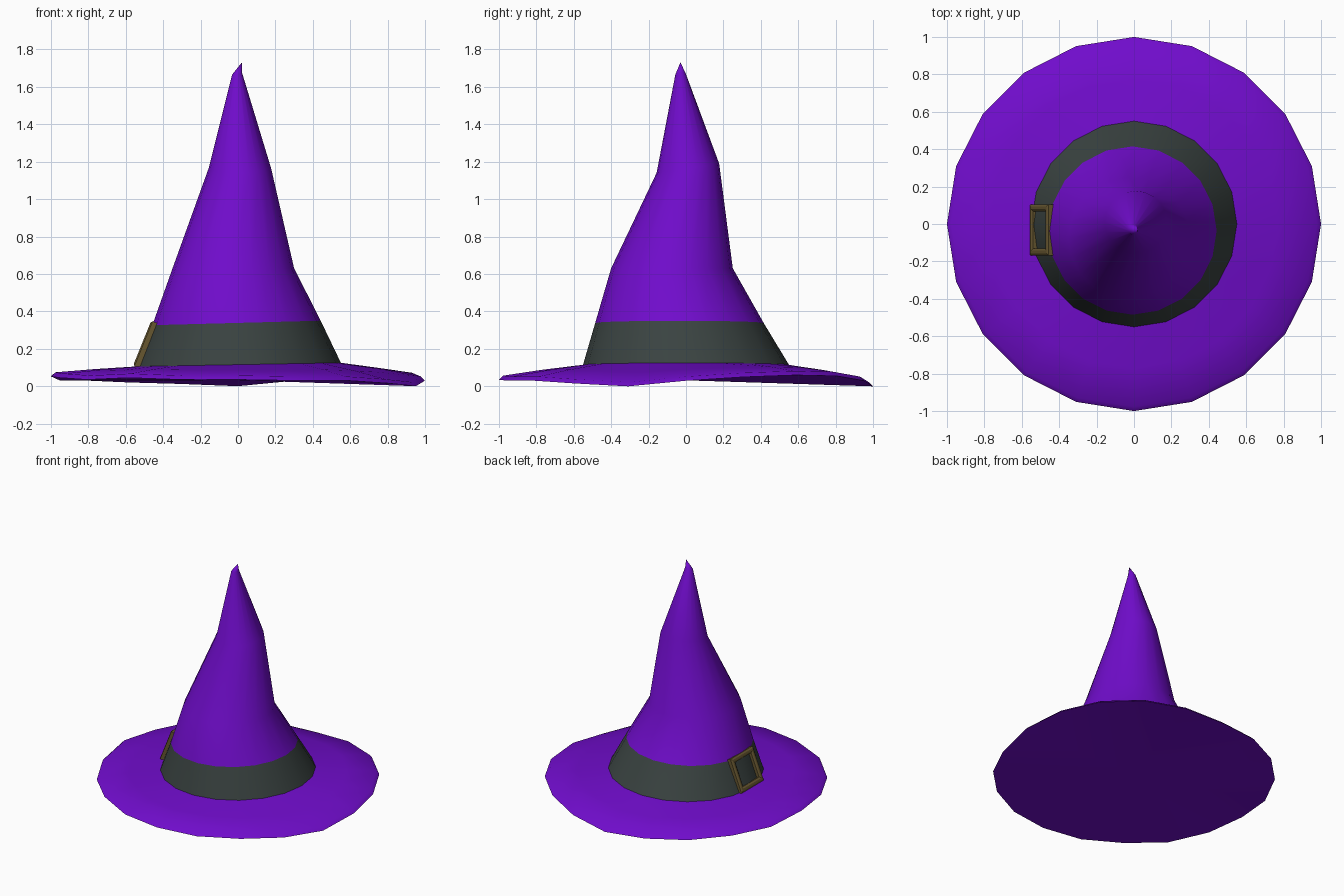
import bpy, bmesh, math
from mathutils import Vector

if "Cube" in bpy.data.objects:
    bpy.data.objects.remove(bpy.data.objects["Cube"])

N = 20  # sides


def material(name, rgb):
    m = bpy.data.materials.new(name)
    m.diffuse_color = (*rgb, 1)
    m.use_nodes = True
    m.node_tree.nodes["Principled BSDF"].inputs["Base Color"].default_value = m.diffuse_color
    return m


purple = material("purple felt", (0.162, 0.0037, 0.60))
grey = material("dark grey band", (0.042, 0.056, 0.053))
brass = material("dull brass", (0.135, 0.095, 0.03))


def finish(bm, name, mats, smooth=True):
    bmesh.ops.recalc_face_normals(bm, faces=bm.faces)
    me = bpy.data.meshes.new(name)
    bm.to_mesh(me)
    bm.free()
    for m in mats:
        me.materials.append(m)
    ob = bpy.data.objects.new(name, me)
    bpy.context.collection.objects.link(ob)
    if smooth:
        bpy.ops.object.select_all(action='DESELECT')
        ob.select_set(True)
        bpy.context.view_layer.objects.active = ob
        bpy.ops.object.shade_smooth_by_angle(angle=math.radians(40))
    return ob


def ring(bm, cx, cy, r, height):
    """Ring of N vertices; height(i, cos, sin) gives z."""
    out = []
    for i in range(N):
        a = 2 * math.pi * i / N
        c, s = math.cos(a), math.sin(a)
        out.append(bm.verts.new((cx + r * c, cy + r * s, height(i, c, s))))
    return out


def bridge(bm, a, b):
    n = len(a)
    return [bm.faces.new((a[i], a[(i + 1) % n], b[(i + 1) % n], b[i])) for i in range(n)]


def fan(bm, a, co):
    v = bm.verts.new(co)
    for i in range(len(a)):
        bm.faces.new((a[i], a[(i + 1) % len(a)], v))


# Wavy brim: rim height for each of the 20 corners, closed underneath
rim = [.03, .05, .06, .055, .03, 0, .012, .02, .03, .03,
       .052, .045, .035, .045, .035, .035, .03, .03, .015, 0]


def base_z(i, c, s):
    return 0.115 + 0.01 * c


def mid_z(i, c, s):
    return 0.48 * (rim[i] + 0.024) + 0.52 * base_z(i, c, s)


bm = bmesh.new()
inner = ring(bm, 0, 0, 0.55, base_z)
mid = ring(bm, 0, 0, 0.77, mid_z)
lip = ring(bm, 0, 0, 0.977, lambda i, c, s: rim[i] + 0.022)
edge = ring(bm, 0, 0, 1.0, lambda i, c, s: rim[i])
for a, b in ((inner, mid), (mid, lip), (lip, edge)):
    bridge(bm, a, b)
fan(bm, edge, (0, 0, 0.032))
finish(bm, "brim", [purple])

# Crooked crown: centre x, y, radius, z, tilt in x, tilt in y
profile = [(0, 0, .55, .115, .01, 0),
           (-.008, -.035, .45, .338, .012, 0),
           (-.025, -.075, .325, .63, 0, 0),
           (.01, .01, .167, 1.165, 0, .025),
           (-.005, -.03, .027, 1.67, .005, .005)]
bm = bmesh.new()
prev = None
for k, (cx, cy, r, z, tx, ty) in enumerate(profile):
    cur = ring(bm, cx, cy, r, lambda i, c, s: z + tx * c + ty * s)
    if prev:
        for f in bridge(bm, prev, cur):
            f.material_index = 1 if k == 1 else 0  # lowest strip is the hat band
    prev = cur
fan(bm, prev, (.02, -.03, 1.73))
finish(bm, "crown_with_band", [purple, grey])

# Rectangular buckle frame lying on the sloping band, left side
low, high = Vector((-.550, -.032, .105)), Vector((-.453, -.032, .345))
centre = (low + high) / 2
up = (high - low).normalized()
side = Vector((0, 1, 0))
out = up.cross(side)
if out.x > 0:
    out = -out


def frame_loop(bm, w, h, d):
    return [bm.verts.new(centre + side * (sx * w) + up * (sy * h) + out * d)
            for sx, sy in ((-1, -1), (1, -1), (1, 1), (-1, 1))]


bm = bmesh.new()
section = [(0, -.03), (0, .004), (.012, .012), (.026, .012), (.038, .004), (.038, -.03)]
loops = [frame_loop(bm, .137 - t, .13 - t, d) for t, d in section]
for a, b in zip(loops, loops[1:] + loops[:1]):
    bridge(bm, a, b)
finish(bm, "buckle", [brass], smooth=False)
